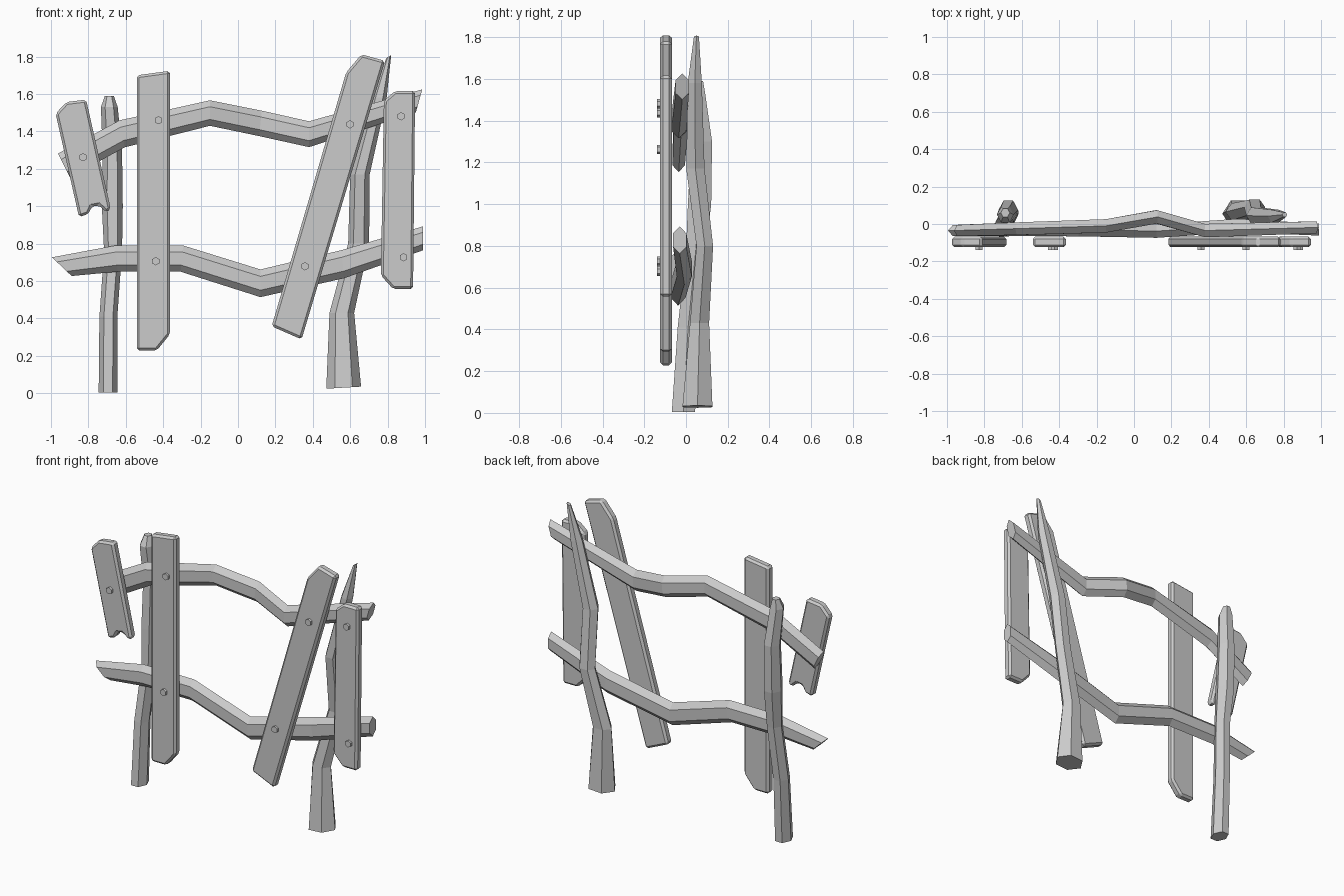
import bpy, bmesh, math
from mathutils import Vector


def finish(name, bm):
    bmesh.ops.recalc_face_normals(bm, faces=bm.faces[:])
    me = bpy.data.meshes.new(name)
    bm.to_mesh(me)
    bm.free()
    ob = bpy.data.objects.new(name, me)
    bpy.context.collection.objects.link(ob)
    return ob


def loft(name, rings):
    """Join a list of six-sided rings into a closed solid."""
    bm = bmesh.new()
    rows = [[bm.verts.new(p) for p in ring] for ring in rings]
    for a, b in zip(rows, rows[1:]):
        for i in range(6):
            j = (i + 1) % 6
            bm.faces.new((a[i], a[j], b[j], b[i]))
    bm.faces.new(rows[0])
    bm.faces.new(rows[-1])
    return finish(name, bm)


def post(name, path):
    """Path points: x, y, z, half width, half depth, tilt of the cut."""
    rings = []
    for x, y, z, rx, ry, tilt in path:
        ring = []
        for i in range(6):
            a = i * math.pi / 3 
            u, v = rx * math.cos(a), ry * math.sin(a) / 0.87
            ring.append(Vector((x + u, y + v, z + tilt * u)))
        rings.append(ring)
    return loft(name, rings)


def rail(name, path):
    """Path points: x, y, z, half depth, half height, slant of the cut."""
    rings = []
    for x, y, z, ry, rz, slant in path:
        ring = []
        for i in range(6):
            a = math.pi / 2 + i * math.pi / 3
            u, v = ry * math.cos(a) / 0.87, rz * math.sin(a)
            ring.append(Vector((x + slant * v, y + u, z + v)))
        rings.append(ring)
    return loft(name, rings)


def plank(name, outline, front=-0.124, back=-0.068):
    """Flat board cut to an outline, with chamfered edges."""
    bm = bmesh.new()
    f = bm.faces.new([bm.verts.new((x, front, z)) for x, z in outline])
    ext = bmesh.ops.extrude_face_region(bm, geom=[f], use_keep_orig=True)
    moved = [g for g in ext["geom"] if isinstance(g, bmesh.types.BMVert)]
    bmesh.ops.translate(bm, verts=moved, vec=(0, back - front, 0))
    bmesh.ops.recalc_face_normals(bm, faces=bm.faces[:])
    bmesh.ops.bevel(bm, geom=bm.edges[:], offset=0.013, offset_type='OFFSET',
                    segments=1, profile=0.5, affect='EDGES', clamp_overlap=True)
    return finish(name, bm)


# Crooked posts
post("left_post", [
    (-0.695, -0.012, 0.005, 0.050, 0.056, 0),
    (-0.693, 0.010, 0.41, 0.048, 0.050, 0),
    (-0.668, 0.045, 0.76, 0.048, 0.046, 0),
    (-0.672, 0.065, 1.00, 0.056, 0.056, 0),
    (-0.672, 0.075, 1.30, 0.052, 0.050, 0),
    (-0.688, 0.050, 1.53, 0.045, 0.042, 0),
    (-0.688, 0.060, 1.59, 0.024, 0.022, 0)])
post("right_post", [
    (0.565, 0.055, 0.03, 0.093, 0.072, 0.06),
    (0.555, 0.065, 0.43, 0.066, 0.046, 0),
    (0.645, 0.090, 0.80, 0.056, 0.040, 0),
    (0.652, 0.045, 1.17, 0.052, 0.044, 0),
    (0.755, 0.042, 1.58, 0.040, 0.034, 0),
    (0.806, 0.050, 1.80, 0.013, 0.012, 0.6)])

# Bent cross rails
rail("upper_rail", [
    (-0.930, -0.035, 1.218, 0.030, 0.064, -0.5),
    (-0.620, -0.025, 1.387, 0.034, 0.072, -0.2),
    (-0.150, -0.010, 1.498, 0.036, 0.068, 0),
    (0.120, 0.038, 1.443, 0.036, 0.068, 0.1),
    (0.380, -0.035, 1.385, 0.036, 0.069, 0),
    (0.968, -0.018, 1.563, 0.032, 0.062, 0.28)])
rail("lower_rail", [
    (-0.942, -0.035, 0.677, 0.030, 0.050, -1.05),
    (-0.650, -0.028, 0.720, 0.036, 0.070, -0.1),
    (-0.300, -0.030, 0.720, 0.036, 0.070, 0.1),
    (0.120, -0.038, 0.588, 0.036, 0.074, 0),
    (0.560, -0.008, 0.690, 0.036, 0.075, -0.1),
    (0.988, -0.030, 0.828, 0.032, 0.064, 0)])

# Face boards, the first one snapped off at the bottom
plank("broken_plank", [
    (-0.975, 1.495), (-0.918, 1.557), (-0.812, 1.570), (-0.680, 0.985),
    (-0.704, 0.968), (-0.745, 1.005), (-0.782, 0.998), (-0.800, 0.958),
    (-0.850, 0.942)])
plank("left_plank", [
    (-0.541, 1.700), (-0.364, 1.724), (-0.364, 0.315), (-0.435, 0.228),
    (-0.541, 0.228)])
plank("leaning_plank", [
    (0.180, 0.358), (0.340, 0.288), (0.786, 1.777), (0.660, 1.812),
    (0.578, 1.715)])
plank("right_plank", [
    (0.780, 1.565), (0.840, 1.616), (0.947, 1.616), (0.936, 0.557),
    (0.830, 0.557), (0.764, 0.630)])

# Hexagonal bolt heads
bolts = [(-0.829, 1.262), (-0.425, 1.460), (-0.440, 0.706), (0.599, 1.438),
         (0.358, 0.679), (0.872, 1.481), (0.885, 0.727)]
for n, (x, z) in enumerate(bolts, 1):
    bpy.ops.mesh.primitive_cylinder_add(vertices=6, radius=0.022, depth=0.03,
                                        location=(x, -0.124, z),
                                        rotation=(math.pi / 2, 0, 0))
    bpy.context.object.name = f"bolt_{n}"
